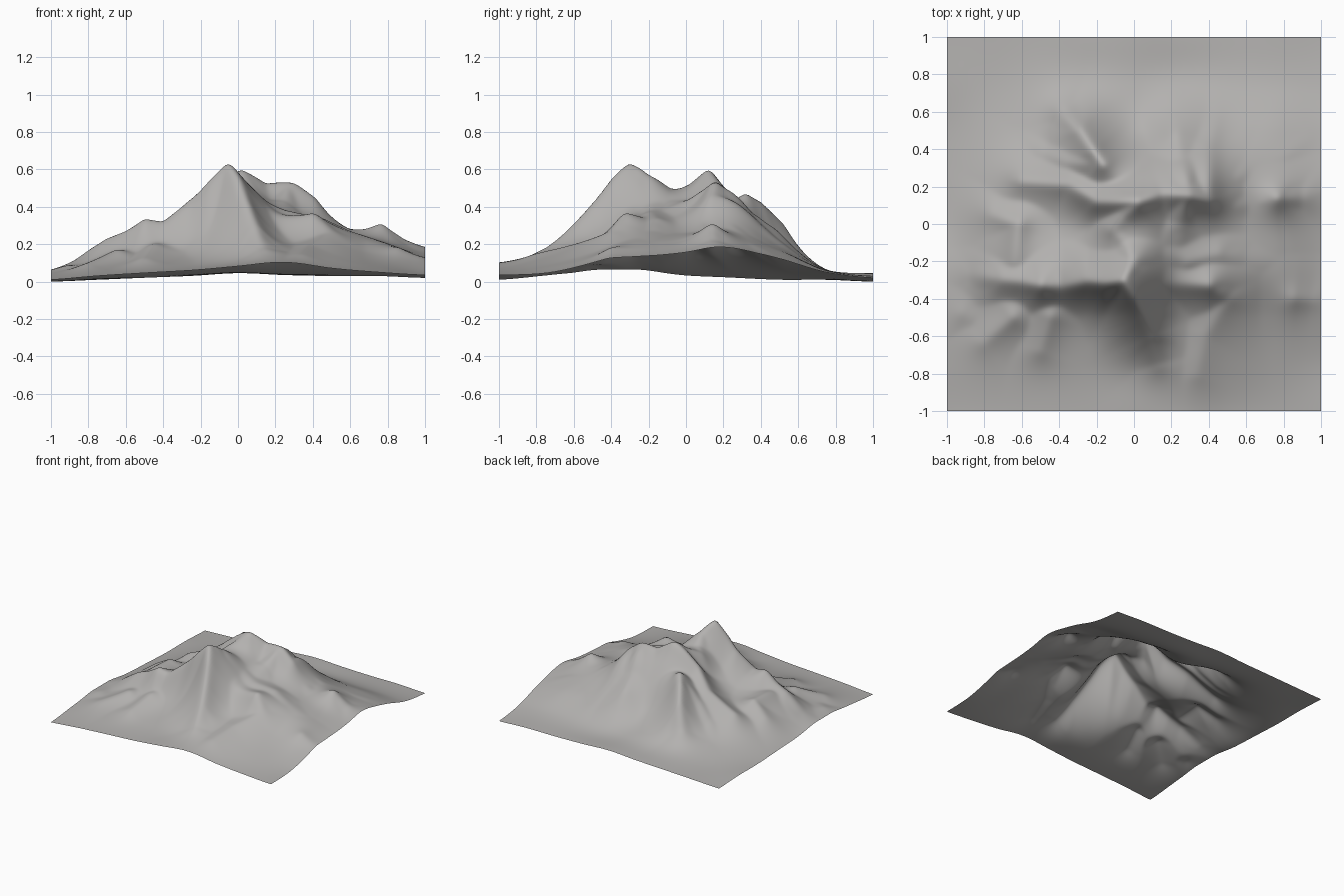
import bpy, bmesh, math

N = 150  # grid cells per side

# coarse land heights, rows from y=-1 to y=1, columns from x=-1 to x=1
BASE = [
    [.01, .03, .045, .06, .08, .10, .07, .05, .035],
    [.03, .055, .07, .09, .115, .14, .12, .08, .045],
    [.05, .09, .13, .17, .27, .20, .19, .13, .09],
    [.06, .15, .23, .34, .48, .33, .28, .21, .13],
    [.03, .13, .19, .28, .44, .38, .28, .21, .15],
    [.02, .09, .18, .30, .40, .41, .30, .21, .17],
    [.01, .05, .10, .19, .16, .22, .18, .16, .12],
    [.01, .02, .04, .055, .06, .06, .06, .06, .05],
    [0, .01, .02, .03, .045, .035, .03, .03, .02]]

# crest lines as (x, y, z): the main crests, then the side spurs
CRESTS = [
    [(-.88, -.27, .11), (-.7, -.3, .23), (-.6, -.31, .27), (-.5, -.33, .335),
     (-.4, -.34, .315), (-.25, -.31, .44), (-.15, -.32, .54), (-.06, -.31, .63)],
    [(-.06, -.31, .63), (-.01, -.2, .57), (-.05, -.1, .5), (-.12, -.02, .48),
     (-.06, .05, .53), (.02, .12, .6)],
    [(-.6, .23, .22), (-.35, .21, .34), (-.2, .12, .46), (.02, .12, .6),
     (.15, .16, .525), (.3, .15, .53), (.4, .13, .46), (.5, .1, .33),
     (.63, .1, .265), (.77, .14, .31), (.9, .14, .22), (1, .17, .185)],
    [(-.06, -.31, .63), (0, -.4, .55), (.05, -.5, .42), (.09, -.6, .31), (.13, -.75, .18)]]
SPURS = [
    [(-.17, .33, .47), (-.22, .4, .43), (-.29, .5, .33), (-.38, .6, .17)],
    [(-.17, .33, .45), (-.35, .34, .29), (-.48, .38, .18)],
    [(.3, .15, .52), (.25, .35, .37), (.22, .48, .28), (.2, .62, .14)],
    [(.4, .14, .46), (.4, .4, .30), (.45, .6, .14)],
    [(.4, .14, .46), (.5, .23, .33), (.62, .28, .26), (.8, .35, .2), (.92, .45, .15)],
    [(0, -.2, .55), (.15, -.15, .43), (.3, -.2, .37), (.45, -.16, .34),
     (.6, -.18, .27), (.75, -.2, .22)],
    [(.28, .15, .53), (.25, 0, .43), (.25, -.15, .37)]]
FOOTHILLS = [
    [(.2, -.32, .36), (.4, -.33, .365), (.5, -.4, .27), (.38, -.6, .2), (.34, -.8, .15)],
    [(.86, -.4, .18), (.95, -.41, .14)],
    [(-.65, -.5, .17), (-.8, -.63, .1)],
    [(-.45, -.5, .2), (-.5, -.67, .13)],
    [(-.64, -.2, .24), (-.62, 0, .25), (-.75, .05, .17)],
    [(-.92, -.48, .085), (-.88, -.5, .085)]]


def cubic(p, t):
    a, b, c, d = p
    return b + .5 * t * (c - a + t * (2*a - 5*b + 4*c - d + t * (3*(b - c) + d - a)))


def base_height(x, y):
    u, v = (x + 1) * 4, (y + 1) * 4
    i, j = min(int(u), 7), min(int(v), 7)
    cl = lambda k: max(0, min(8, k))
    return cubic([cubic([BASE[cl(j + b)][cl(i + a)] for a in range(-1, 3)], u - i)
                  for b in range(-1, 3)], v - j)


# each crest point stores how far it rises above the coarse land
rise = lambda p: (p[0], p[1], max(0, p[2] - base_height(p[0], p[1])))
SEGMENTS = [(rise(p), rise(q)) for line in CRESTS + SPURS + FOOTHILLS
            for p, q in zip(line, line[1:])]


def height(x, y):
    best = 0
    for (ax, ay, az), (bx, by, bz) in SEGMENTS:
        dx, dy = bx - ax, by - ay
        t = max(0, min(1, ((x - ax)*dx + (y - ay)*dy) / (dx*dx + dy*dy)))
        d = math.hypot(x - ax - t*dx, y - ay - t*dy)
        if d < .6:      # rises flare out softly away from the crest
            best = max(best, (az + t*(bz - az)) * math.exp((.03 - math.sqrt(d*d + .0009)) / .085))
    return base_height(x, y) + best


# height field, then a light smoothing pass to round the crests
H = [[height(-1 + 2*i/N, -1 + 2*j/N) for i in range(N + 1)] for j in range(N + 1)]
for _ in range(3):
    H = [[H[j][i] if i in (0, N) or j in (0, N) else
          .5*H[j][i] + .125*(H[j-1][i] + H[j+1][i] + H[j][i-1] + H[j][i+1])
          for i in range(N + 1)] for j in range(N + 1)]
low = min(map(min, H))

# mountain sheet
bm = bmesh.new()
grid = [[bm.verts.new((-1 + 2*i/N, -1 + 2*j/N, H[j][i] - low)) for i in range(N + 1)]
        for j in range(N + 1)]
for j in range(N):
    for i in range(N):
        f = bm.faces.new((grid[j][i], grid[j][i+1], grid[j+1][i+1], grid[j+1][i]))
        f.smooth = True
mesh = bpy.data.meshes.new("mountain_terrain")
bm.to_mesh(mesh)
bm.free()
rock = bpy.data.materials.new("grey rock")
rock.diffuse_color = (.45, .44, .43, 1)
mesh.materials.append(rock)
bpy.context.collection.objects.link(bpy.data.objects.new("mountain_terrain", mesh))
